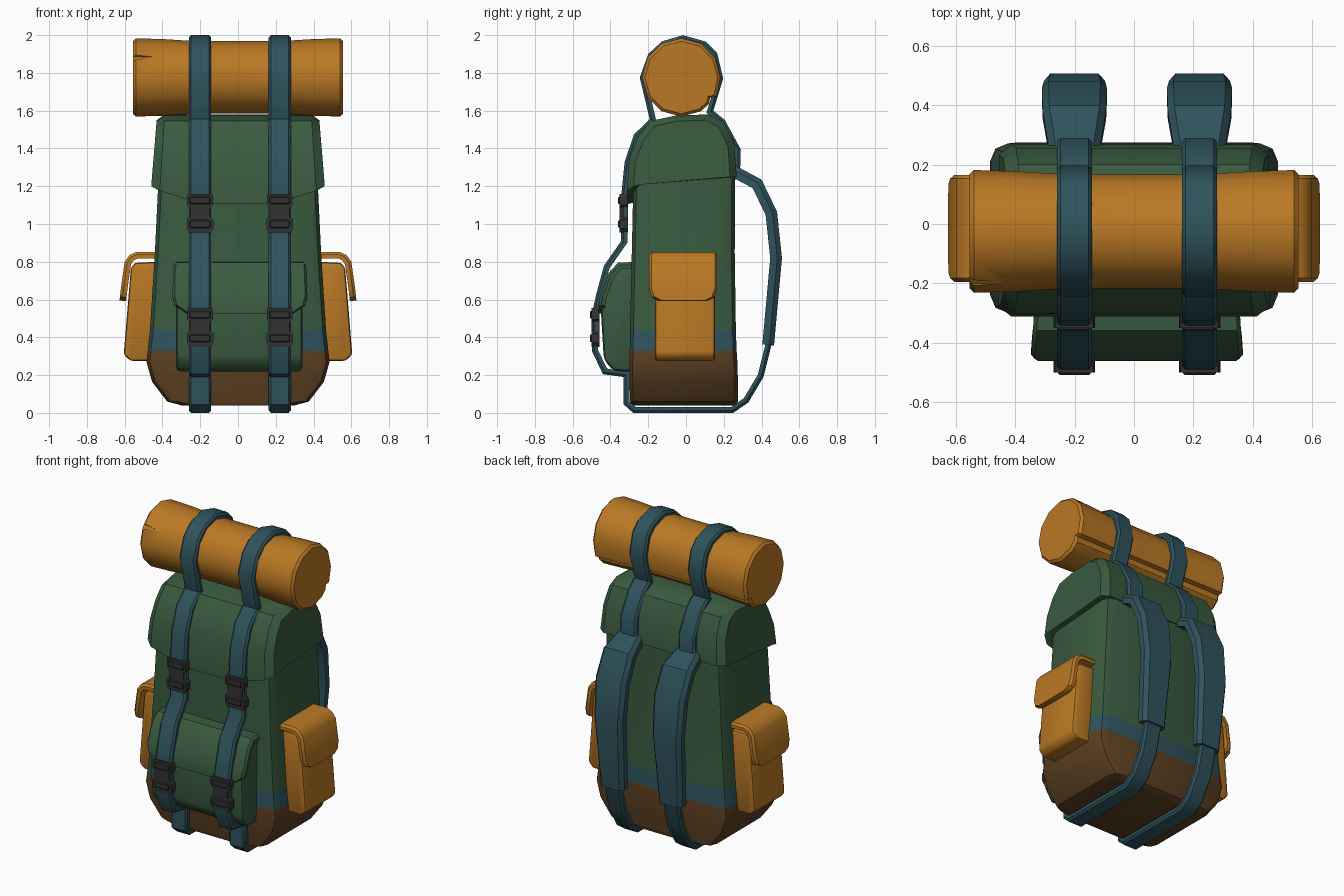
import bpy, bmesh, math
from mathutils import Vector

if "Cube" in bpy.data.objects:
    bpy.data.objects.remove(bpy.data.objects["Cube"])


def material(name, rgb):
    m = bpy.data.materials.new(name)
    m.diffuse_color = (*rgb, 1)
    m.use_nodes = True
    m.node_tree.nodes["Principled BSDF"].inputs["Base Color"].default_value = m.diffuse_color
    return m


GREEN = material("forest green canvas", (0.041, 0.103, 0.050))
TEAL = material("teal webbing", (0.028, 0.086, 0.108))
ORANGE = material("ochre cloth", (0.49, 0.19, 0.018))
BROWN = material("brown leather", (0.105, 0.050, 0.015))
GREY = material("dark grey plastic", (0.032, 0.032, 0.032))


def finish(name, bm, mats, x=0.0, mirror=False, bevel=0.0, segs=1, angle=35):
    bmesh.ops.recalc_face_normals(bm, faces=bm.faces)
    if bevel:
        edges = [e for e in bm.edges if e.calc_face_angle(0) > math.radians(35)]
        bmesh.ops.bevel(bm, geom=edges, offset=bevel, segments=segs,
                        profile=0.5, affect='EDGES', clamp_overlap=True)
    me = bpy.data.meshes.new(name)
    bm.to_mesh(me)
    bm.free()
    ob = bpy.data.objects.new(name, me)
    bpy.context.collection.objects.link(ob)
    ob.location.x = x
    for m in mats:
        me.materials.append(m)
    bpy.ops.object.select_all(action='DESELECT')
    ob.select_set(True)
    bpy.context.view_layer.objects.active = ob
    bpy.ops.object.shade_smooth_by_angle(angle=math.radians(angle))
    if mirror:
        mod = ob.modifiers.new("Mirror", 'MIRROR')
        mod.use_mirror_merge = False
    return ob


def loft(rings):
    """Skin closed rings of equal length and cap both ends."""
    bm = bmesh.new()
    vs = [[bm.verts.new(p) for p in r] for r in rings]
    n = len(vs[0])
    for a, b in zip(vs, vs[1:]):
        for i in range(n):
            j = (i + 1) % n
            bm.faces.new((a[i], a[j], b[j], b[i]))
    bm.faces.new(vs[0])
    bm.faces.new(vs[-1])
    return bm


def put(plane, a, b, w):
    return (w, a, b) if plane == 'yz' else (a, w, b)


def prism(outline, plane, w0, w1):
    return loft([[put(plane, a, b, w) for a, b in outline] for w in (w0, w1)])


def strip(path, half, t, plane, c, edge=0.012):
    """Band along an outer path (anticlockwise), thickened inwards by t."""
    pts = [Vector(p) for p in path]
    rings = []
    for i, p in enumerate(pts):
        d0 = (p - pts[max(i - 1, 0)]).normalized()
        d1 = (pts[min(i + 1, len(pts) - 1)] - p).normalized()
        d = (d0 + d1).normalized()
        seg = d1 if d1.length else d0
        k = min(1 / max(d.dot(seg), 0.5), 1.5)
        n = Vector((-d.y, d.x)) * t * k
        h = half[i] if isinstance(half, list) else half
        sec = [(-h, 1), (h, 1), (h, 0.4), (h - edge, 0), (edge - h, 0), (-h, 0.4)]
        rings.append([put(plane, *(p + n * f), c + w) for w, f in sec])
    return loft(rings)


# Main sack: rounded rectangles stacked upwards, coloured by height
def rounded(z, h, y0, y1, r=0.06):
    ring = []
    for cx, cy, a in ((h - r, y1 - r, 0), (r - h, y1 - r, 90),
                      (r - h, y0 + r, 180), (h - r, y0 + r, 270)):
        for k in range(3):
            t = math.radians(a + 45 * k)
            ring.append((cx + r * math.cos(t), cy + r * math.sin(t), z))
    return ring


bm = loft([rounded(*s) for s in (
    (0.04, 0.30, -0.285, 0.26), (0.06, 0.375, -0.295, 0.275), (0.165, 0.455, -0.30, 0.275),
    (0.27, 0.485, -0.30, 0.272), (0.33, 0.478, -0.298, 0.268), (0.44, 0.466, -0.296, 0.264),
    (0.85, 0.44, -0.287, 0.258), (1.26, 0.42, -0.278, 0.26))])
for f in bm.faces:
    z = f.calc_center_median().z
    f.material_index = 1 if z < 0.33 else 2 if z < 0.44 else 0
finish("main_sack", bm, [GREEN, BROWN, TEAL])

# Lid: side profile lofted across x, front edge drooping in the middle
rings = []
for u, zf, s in ((-1, 1.20, 0.88), (-0.9, 1.175, 1), (-0.58, 1.13, 1), (-0.25, 1.105, 1),
                 (0.25, 1.105, 1), (0.58, 1.13, 1), (0.9, 1.175, 1), (1, 1.20, 0.88)):
    prof = [(-0.27, zf + 0.01), (-0.312, zf), (-0.302, 1.34), (-0.255, 1.46), (-0.19, 1.545),
            (-0.05, 1.575), (0.12, 1.58), (0.20, 1.54), (0.255, 1.43), (0.268, 1.25),
            (-0.25, 1.21)]
    ring = []
    for y, z in prof:
        w = 0.46 - 0.075 * max(z - 1.19, 0)
        if s < 1:
            y = -0.02 + (y + 0.02) * s
            if z > 1.26:
                z = 1.2 + (z - 1.2) * 0.92
        ring.append((u * w, y, z))
    rings.append(ring)
finish("lid", loft(rings), [GREEN])

# Front pocket and its flap
pocket = [(-0.26, 0.22), (-0.38, 0.22), (-0.435, 0.28), (-0.45, 0.53), (-0.43, 0.65),
          (-0.36, 0.775), (-0.26, 0.775)]
finish("front_pocket", prism(pocket, 'yz', -0.335, 0.335), [GREEN], x=0.007, bevel=0.025, segs=2)
flap = [(-0.26, 0.80), (-0.36, 0.795), (-0.41, 0.74), (-0.455, 0.62), (-0.463, 0.57), (-0.463, 0.525)]
finish("front_pocket_flap", strip(flap, [0.345, 0.35, 0.354, 0.357, 0.345, 0.28], 0.035, 'yz', 0.01),
       [GREEN])

# Side pockets and their flaps
pocket = [(0.42, 0.275), (0.57, 0.275), (0.605, 0.31), (0.567, 0.77), (0.545, 0.795), (0.42, 0.80)]
finish("side_pocket", prism(pocket, 'xz', -0.165, 0.153), [ORANGE], mirror=True, bevel=0.022, segs=2)
flap = [(0.627, 0.595), (0.625, 0.615), (0.62, 0.66), (0.60, 0.80), (0.575, 0.835), (0.54, 0.852),
        (0.42, 0.852)]
finish("side_pocket_flap", strip(flap, [0.125, 0.165, 0.18, 0.18, 0.18, 0.18, 0.18], 0.035, 'xz', -0.015),
       [ORANGE], mirror=True)

# Bed roll: twelve-sided roll with an overlapping lip, squeezed by the straps
section = [(30 * k, 1.0) for k in range(11)] + [(316, 0.98), (325, 0.90), (331, 1.03)]
rings = []
for x, r in ((-0.555, 0.192), (-0.54, 0.207), (-0.40, 0.203), (-0.22, 0.192), (0.22, 0.192),
             (0.40, 0.203), (0.54, 0.207), (0.555, 0.192)):
    rings.append([(x, -0.025 + r * k * math.cos(math.radians(a)),
                   1.776 + r * k * math.sin(math.radians(a))) for a, k in section])
roll = finish("bed_roll", loft(rings), [ORANGE])

# Small tuck in the left end of the roll
bpy.ops.mesh.primitive_cone_add(vertices=4, radius1=0.03, depth=0.16, location=(-0.51, -0.20, 1.885),
                                rotation=(0, math.pi / 2, 0))
cutter = bpy.context.object
cutter.name = "roll_tuck_cutter"
cutter.hide_render = True
cutter.data.materials.append(ORANGE)
cut = roll.modifiers.new("Tuck", 'BOOLEAN')
cut.object, cut.operation, cut.solver = cutter, 'DIFFERENCE', 'EXACT'
bpy.context.view_layer.objects.active = roll
bpy.ops.object.modifier_apply(modifier="Tuck")
bpy.data.objects.remove(cutter)

# Long straps: over the roll, down the front, underneath and up the back
path = [(0.285, 1.235), (0.29, 1.395), (0.206, 1.55), (0.145, 1.60), (0.197, 1.77), (0.165, 1.905),
        (0.106, 1.965), (-0.016, 2.0), (-0.127, 1.967), (-0.20, 1.90), (-0.245, 1.775),
        (-0.192, 1.555), (-0.275, 1.475), (-0.325, 1.33), (-0.343, 1.15), (-0.343, 0.91),
        (-0.434, 0.78), (-0.475, 0.63), (-0.495, 0.54), (-0.497, 0.325), (-0.44, 0.205),
        (-0.33, 0.19), (-0.33, 0.045), (-0.28, 0.0), (0.25, 0.0), (0.33, 0.055), (0.41, 0.19),
        (0.458, 0.38)]
finish("long_strap", strip(path, 0.059, 0.032, 'yz', 0.211), [TEAL], x=0.01, mirror=True)

# Padded shoulder straps
path = [(0.466, 0.357), (0.508, 0.82), (0.482, 1.065), (0.40, 1.235), (0.26, 1.31)]
finish("shoulder_pad", strip(path, [0.085, 0.103, 0.11, 0.107, 0.085], 0.062, 'yz', 0.211, 0.022),
       [TEAL], x=0.01, mirror=True)

# Buckles: waisted clip with a raised bar above and below
side = [(0.062, 0.105), (0.068, 0.095), (0.068, 0.045), (0.052, 0.03), (0.052, -0.015),
        (0.070, -0.03), (0.070, -0.08), (0.055, -0.10)]
clip = side + [(-a, b) for a, b in reversed(side)]
for label, y, z in (("upper", -0.33, 1.055), ("lower", -0.48, 0.45)):
    outline = [(0.211 + a, z + b) for a, b in clip]
    finish(label + "_buckle", prism(outline, 'xz', y - 0.021, y + 0.022), [GREY], x=0.01, mirror=True)
    for part, b0, b1 in (("top", 0.05, 0.09), ("bottom", -0.075, -0.035)):
        bar = [(0.156, z + b0), (0.266, z + b0), (0.266, z + b1), (0.156, z + b1)]
        finish(f"{label}_buckle_{part}_bar", prism(bar, 'xz', y - 0.029, y), [GREY], x=0.01,
               mirror=True, bevel=0.005)
